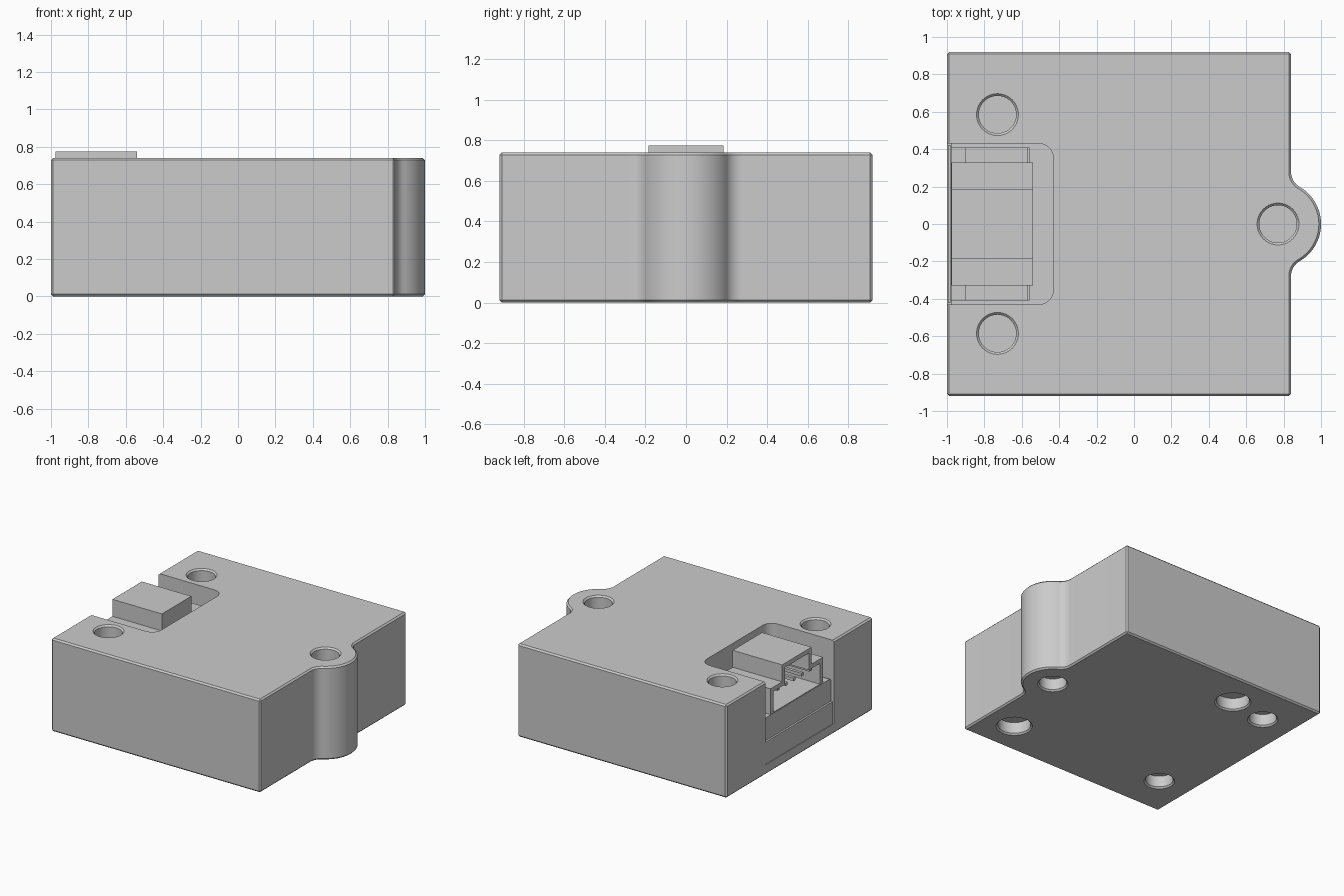
import bpy, bmesh, math
from mathutils import Vector, Matrix

cube = bpy.data.objects.get("Cube")
if cube:
    bpy.data.objects.remove(cube)

grey = bpy.data.materials.new("light_grey")
grey.use_nodes = True
COLOUR = (0.6, 0.6, 0.6, 1)
grey.diffuse_color = COLOUR
grey.node_tree.nodes["Principled BSDF"].inputs["Base Color"].default_value = COLOUR


def finish(name, bm):
    bmesh.ops.recalc_face_normals(bm, faces=bm.faces[:])
    mesh = bpy.data.meshes.new(name)
    bm.to_mesh(mesh)
    bm.free()
    mesh.materials.append(grey)
    ob = bpy.data.objects.new(name, mesh)
    bpy.context.collection.objects.link(ob)
    return ob


def prism(name, points, offset):
    """Extrude a closed 3D outline along an offset."""
    bm = bmesh.new()
    face = bm.faces.new([bm.verts.new(p) for p in points])
    new = bmesh.ops.extrude_face_region(bm, geom=[face])["geom"]
    bmesh.ops.translate(bm, vec=offset, verts=[v for v in new if isinstance(v, bmesh.types.BMVert)])
    return finish(name, bm)


def box(name, x, y, z):
    corners = [(x[0], y[0], z[0]), (x[1], y[0], z[0]), (x[1], y[1], z[0]), (x[0], y[1], z[0])]
    return prism(name, corners, (0, 0, z[1] - z[0]))


def hole_cutter(x, y, radius, surface, depth, inward):
    """Blind hole with a small chamfer, turned about the vertical."""
    c = 0.012
    bm = bmesh.new()
    rings = []
    for r, d in ((radius + 2 * c, -c), (radius, c), (radius, depth)):
        z = surface + inward * d
        rings.append([bm.verts.new((x + r * math.cos(a), y + r * math.sin(a), z))
                      for a in (math.tau * i / 40 for i in range(40))])
    for low, high in zip(rings, rings[1:]):
        for i in range(40):
            j = (i + 1) % 40
            bm.faces.new((low[i], low[j], high[j], high[i]))
    bm.faces.new(rings[0])
    bm.faces.new(rings[-1])
    return finish("hole_cutter", bm)


def apply_modifier(ob, mod):
    bpy.context.view_layer.objects.active = ob
    bpy.ops.object.modifier_apply(modifier=mod.name)


def cut(ob, cutter):
    cutter.hide_render = True
    mod = ob.modifiers.new("cut", "BOOLEAN")
    mod.operation = "DIFFERENCE"
    mod.solver = "EXACT"
    mod.object = cutter
    apply_modifier(ob, mod)
    bpy.data.objects.remove(cutter)


def arc(cx, cy, r, start, end, steps):
    return [(cx + r * math.cos(start + (end - start) * i / steps),
             cy + r * math.sin(start + (end - start) * i / steps)) for i in range(steps + 1)]


# Housing outline: square block with a filleted round lug on the +x side
HEIGHT, SIDE, LUG_X, LUG_R, FILLET = 0.74, 0.84, 0.77, 0.23, 0.09
fx = SIDE + FILLET
fy = math.sqrt((LUG_R + FILLET) ** 2 - (fx - LUG_X) ** 2)
lean = math.atan2(fy, fx - LUG_X)
outline = [(-1, -0.92), (SIDE, -0.92)]
outline += arc(fx, -fy, FILLET, math.pi, math.pi - lean, 8)
outline += arc(LUG_X, 0, LUG_R, -lean, lean, 36)[1:-1]
outline += arc(fx, fy, FILLET, math.pi + lean, math.pi, 8)
outline += [(SIDE, 0.92), (-1, 0.92)]
housing = prism("housing", [(x, y, 0) for x, y in outline], (0, 0, HEIGHT))
bevel = housing.modifiers.new("edge", "BEVEL")
bevel.width = 0.012
bevel.segments = 1
bevel.limit_method = "ANGLE"
bevel.angle_limit = math.radians(40)
apply_modifier(housing, bevel)

# Connector pocket, open to the -x side, with rounded inner corners
HALF, INNER, ROUND, FLOOR = 0.43, -0.43, 0.08, 0.42
pocket = [(-1.2, -HALF)]
pocket += arc(INNER - ROUND, -HALF + ROUND, ROUND, -math.pi / 2, 0, 8)
pocket += arc(INNER - ROUND, HALF - ROUND, ROUND, 0, math.pi / 2, 8)
pocket += [(-1.2, HALF)]
cut(housing, prism("pocket_cutter", [(x, y, FLOOR) for x, y in pocket], (0, 0, 1)))
cut(housing, box("slot_cutter", (-1.2, -0.975), (-HALF, HALF), (0.08, 0.6)))

# Mounting holes on both faces, and two wider locating holes underneath
for x, y in ((-0.73, 0.585), (-0.73, -0.585), (LUG_X, 0)):
    cut(housing, hole_cutter(x, y, 0.1, HEIGHT, 0.4, -1))
    cut(housing, hole_cutter(x, y, 0.1, 0, 0.1, 1))
for x, y in ((-0.4, 0.64), (0.59, -0.65)):
    cut(housing, hole_cutter(x, y, 0.12, 0, 0.1, 1))
bpy.ops.object.select_all(action="DESELECT")
housing.select_set(True)
bpy.context.view_layer.objects.active = housing
bpy.ops.object.shade_smooth_by_angle(angle=math.radians(30))

# Closing plate below the connector, with a thin seam at each side
box("closing_plate", (-0.98, -0.995), (-0.422, 0.422), (0.075, 0.256))
box("connector_base", (-0.978, -0.56), (-0.41, 0.41), (0.25, 0.435))


def stepped(name, half, x, length):
    """Stepped cross-section, mirrored in y and extruded along x."""
    points = half + [(-y, z) for y, z in reversed(half)]
    return prism(name, [(x, y, z) for y, z in points], (length, 0, 0))


# Hollow connector shell with a raised key in the middle
shell = stepped("connector_shell", [(0.33, 0.43), (0.33, 0.64), (0.185, 0.64), (0.185, 0.775)], -0.975, 0.435)
cut(shell, stepped("shell_cutter", [(0.29, 0.44), (0.29, 0.605), (0.15, 0.605), (0.15, 0.74)], -1.1, 0.51))

# Solder tabs beside the shell
for side in (-1, 1):
    box("solder_tab", (-0.9, -0.57), (side * 0.33, side * 0.41), (0.43, 0.5))

# Row of contact pins
for i in range(6):
    y = -0.25 + 0.1 * i
    box("contact_pin", (-0.92, -0.58), (y - 0.012, y + 0.012), (0.545, 0.57))
